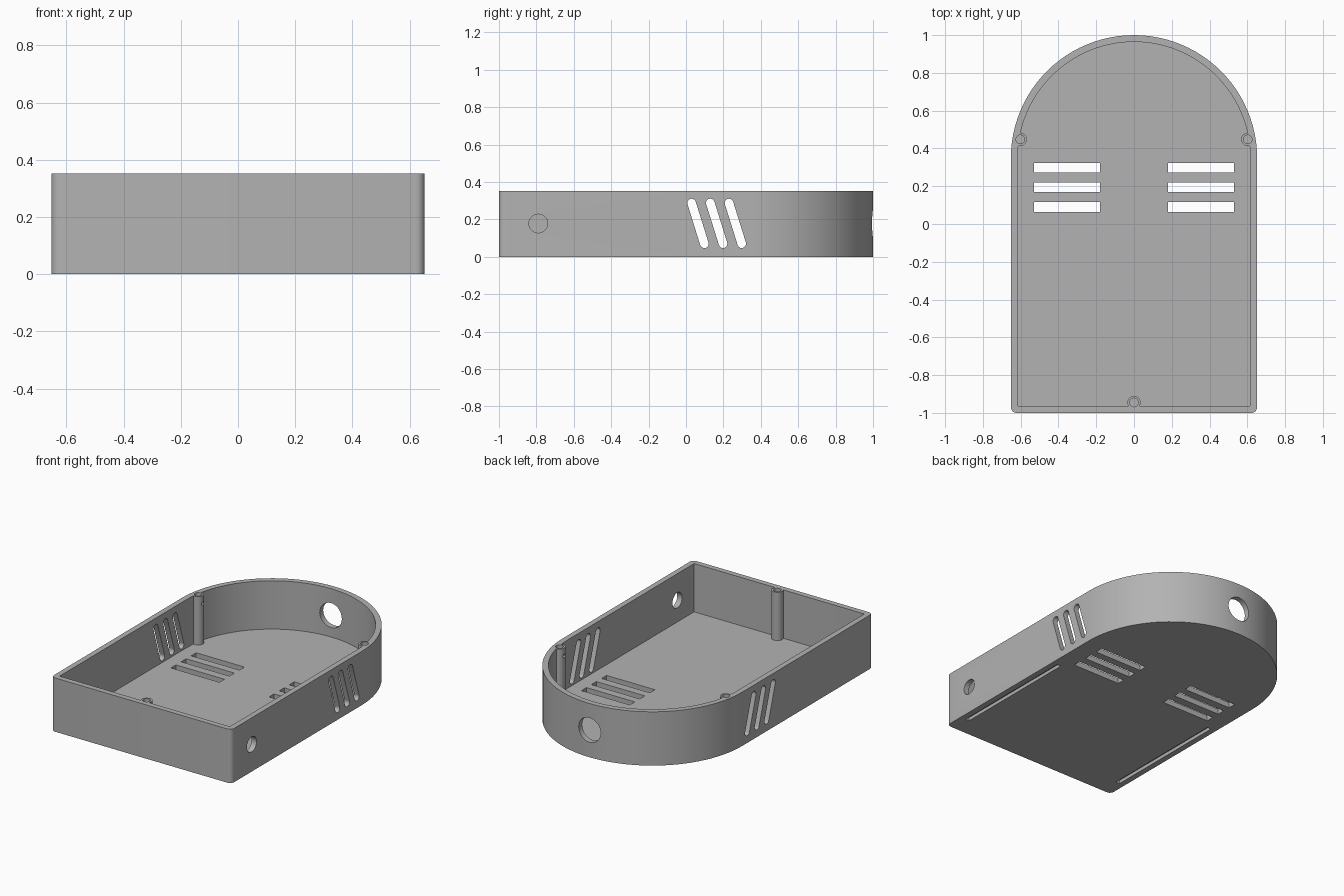
import bpy, bmesh, math
from mathutils import Vector

if "Cube" in bpy.data.objects:
    bpy.data.objects.remove(bpy.data.objects["Cube"], do_unlink=True)

HALF, HEIGHT, WALL, FLOOR = 0.652, 0.352, 0.036, 0.036
ARC_Y = 1 - HALF

grey = bpy.data.materials.new("plain grey")
grey.use_nodes = True
grey.diffuse_color = (0.45, 0.45, 0.45, 1)
grey.node_tree.nodes["Principled BSDF"].inputs["Base Color"].default_value = grey.diffuse_color


def prism(name, points, direction):
    """Extrude a flat outline along a direction into a closed solid."""
    bm = bmesh.new()
    face = bm.faces.new([bm.verts.new(p) for p in points])
    grown = bmesh.ops.extrude_face_region(bm, geom=[face])["geom"]
    moved = [g for g in grown if isinstance(g, bmesh.types.BMVert)]
    bmesh.ops.translate(bm, verts=moved, vec=direction)
    bmesh.ops.recalc_face_normals(bm, faces=bm.faces)
    mesh = bpy.data.meshes.new(name)
    bm.to_mesh(mesh)
    bm.free()
    mesh.materials.append(grey)
    obj = bpy.data.objects.new(name, mesh)
    bpy.context.collection.objects.link(obj)
    return obj


def arc(cx, cy, r, start, end, n):
    angles = [math.radians(start + (end - start) * i / n) for i in range(n + 1)]
    return [(cx + r * math.cos(a), cy + r * math.sin(a)) for a in angles]


def circle(r, n=32):
    return arc(0, 0, r, 0, 360, n)[:-1]


def arch(inset, corner):
    """Straight-sided outline with a half-round back and rounded front corners."""
    w, front = HALF - inset, -1 + inset
    return (arc(0, ARC_Y, w, 0, 180, 48)
            + arc(-w + corner, front + corner, corner, 180, 270, 6)
            + arc(w - corner, front + corner, corner, 270, 360, 6))


def box(name, x0, x1, y0, y1, z0, z1):
    return prism(name, [(x0, y0, z0), (x1, y0, z0), (x1, y1, z0), (x0, y1, z0)], (0, 0, z1 - z0))


def combine(tool, operation="DIFFERENCE"):
    mod = case.modifiers.new("shape", "BOOLEAN")
    mod.operation, mod.solver, mod.object = operation, "EXACT", tool
    bpy.ops.object.modifier_apply(modifier=mod.name)
    bpy.data.objects.remove(tool, do_unlink=True)


# Open tray
case = prism("case_shell", [(x, y, 0) for x, y in arch(0, 0.03)], (0, 0, HEIGHT))
bpy.context.view_layer.objects.active = case
case.select_set(True)
combine(prism("cavity", [(x, y, FLOOR) for x, y in arch(WALL, 0.005)], (0, 0, 1)))

# Screw posts with blind bores and a small cross hole
for px, py in ((-0.602, 0.448), (0.602, 0.448), (0, -0.945)):
    combine(prism("screw_post", [(px + x, py + y, 0.02) for x, y in circle(0.035)],
                  (0, 0, HEIGHT - 0.02)), "UNION")
    combine(prism("screw_bore", [(px + x, py + y, 0.25) for x, y in circle(0.023, 24)], (0, 0, 0.2)))
    inward = -math.copysign(0.08, px) if px else 0.08
    combine(prism("cross_hole", [(px, py + x, 0.3 + y) for x, y in circle(0.012, 12)], (inward, 0, 0)))

# Slanted vents through both side walls
top, bottom = Vector((0.03, 0.288)), Vector((0.098, 0.07))
lean = math.degrees(math.atan2(top.y - bottom.y, top.x - bottom.x))
for i in range(3):
    outline = (arc(top.x, top.y, 0.023, lean - 90, lean + 90, 10)
               + arc(bottom.x, bottom.y, 0.023, lean + 90, lean + 270, 10))
    combine(prism("side_vent", [(-1, y + 0.1 * i, z) for y, z in outline], (2, 0, 0)))

# Floor vents and underside grooves on both sides
for side in (-1, 1):
    for y in (0.09, 0.195, 0.298):
        xs = sorted((side * 0.18, side * 0.53))
        combine(box("floor_vent", *xs, y - 0.026, y + 0.026, -0.1, 0.1))
    xs = sorted((side * 0.585, side * 0.613))
    combine(box("groove", *xs, -0.87, 0, -0.1, 0.022))

# Round openings in the left wall and the back
combine(prism("left_opening", [(0.5, -0.79 + x, 0.178 + y) for x, y in circle(0.05)], (0.3, 0, 0)))
combine(prism("back_opening", [(x, 0.8, 0.178 + y) for x, y in circle(0.08, 40)], (0, 0.4, 0)))

bpy.ops.object.shade_smooth_by_angle(angle=math.radians(30))
